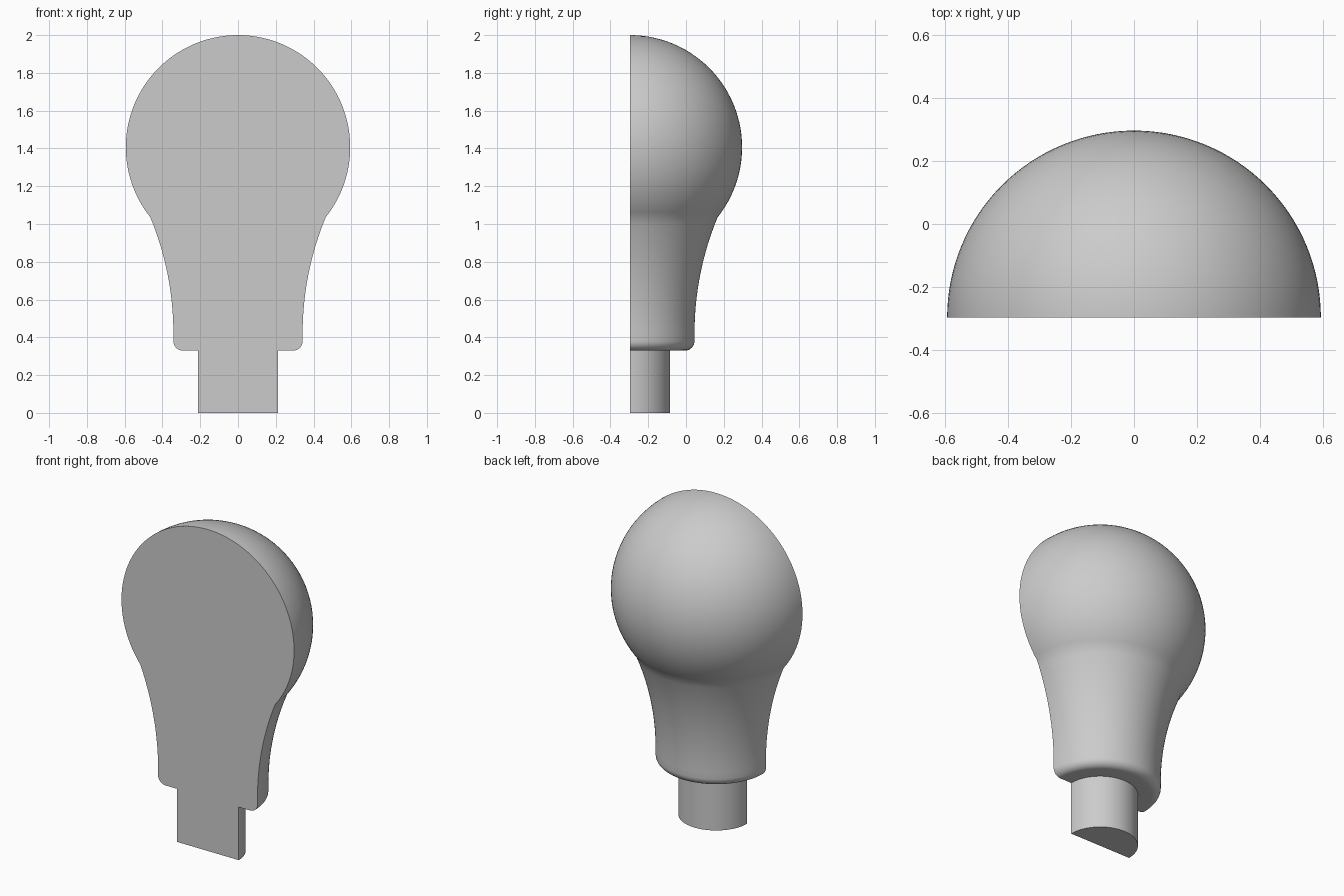
import bpy
import bmesh
from math import sin, cos, pi, asin, sqrt, radians

cube = bpy.data.objects.get("Cube")
if cube:
    bpy.data.objects.remove(cube, do_unlink=True)

GLOBE_R = 0.594
GLOBE_Z = 2.0 - GLOBE_R
FLAT_Y = -GLOBE_R / 2      # plane of the flat front, also the turning axis
STEM_R, STEM_TOP = 0.213, 0.33
NECK_R, NECK_Z = 0.342, 0.42
JOIN_Z = 1.035
FILLET = 0.05


def arc(cx, cz, r, start, end, steps):
    """Points (radius, height) along a circular arc."""
    angles = [start + (end - start) * i / steps for i in range(steps + 1)]
    return [(cx + r * cos(a), cz + r * sin(a)) for a in angles]


# Stem: straight cylinder
profile = [(0, 0), (STEM_R, 0), (STEM_R, STEM_TOP)]

# Neck: rounded lower rim, then a concave flare up to the globe
profile += arc(NECK_R - FILLET, STEM_TOP + FILLET, FILLET, -pi / 2, 0, 8)
join_x = sqrt(GLOBE_R ** 2 - (JOIN_Z - GLOBE_Z) ** 2)
dx, dz = join_x - NECK_R, JOIN_Z - NECK_Z
flare_r = (dx * dx + dz * dz) / (2 * dx)
profile += arc(NECK_R + flare_r, NECK_Z, flare_r, pi, pi - asin(dz / flare_r), 16)

# Globe: arc from the neck to the crown
profile += arc(0, GLOBE_Z, GLOBE_R, asin((JOIN_Z - GLOBE_Z) / GLOBE_R), pi / 2, 40)[1:]

# Turn the profile through a half circle behind the flat front
bm = bmesh.new()
verts = [bm.verts.new((r, FLAT_Y, z)) for r, z in profile]
edges = [bm.edges.new(pair) for pair in zip(verts, verts[1:])]
bmesh.ops.spin(bm, geom=verts + edges, cent=(0, FLAT_Y, 0), axis=(0, 0, 1),
               angle=pi, steps=64)
bmesh.ops.remove_doubles(bm, verts=bm.verts, dist=0.0005)

# Flat front: one face across the open outline
rim = [e for e in bm.edges if e.is_boundary]
bmesh.ops.edgeloop_fill(bm, edges=rim)
bmesh.ops.recalc_face_normals(bm, faces=bm.faces)

mesh = bpy.data.meshes.new("half_bulb")
bm.to_mesh(mesh)
bm.free()
body = bpy.data.objects.new("half_bulb", mesh)
bpy.context.collection.objects.link(body)

# Plain grey material
grey = bpy.data.materials.new("light_grey")
grey.use_nodes = True
colour = (0.6, 0.6, 0.6, 1)
grey.diffuse_color = colour
grey.node_tree.nodes["Principled BSDF"].inputs["Base Color"].default_value = colour
mesh.materials.append(grey)

# Smooth curved surfaces, sharp rims
bpy.ops.object.select_all(action='DESELECT')
body.select_set(True)
bpy.context.view_layer.objects.active = body
bpy.ops.object.shade_smooth_by_angle(angle=radians(30))
